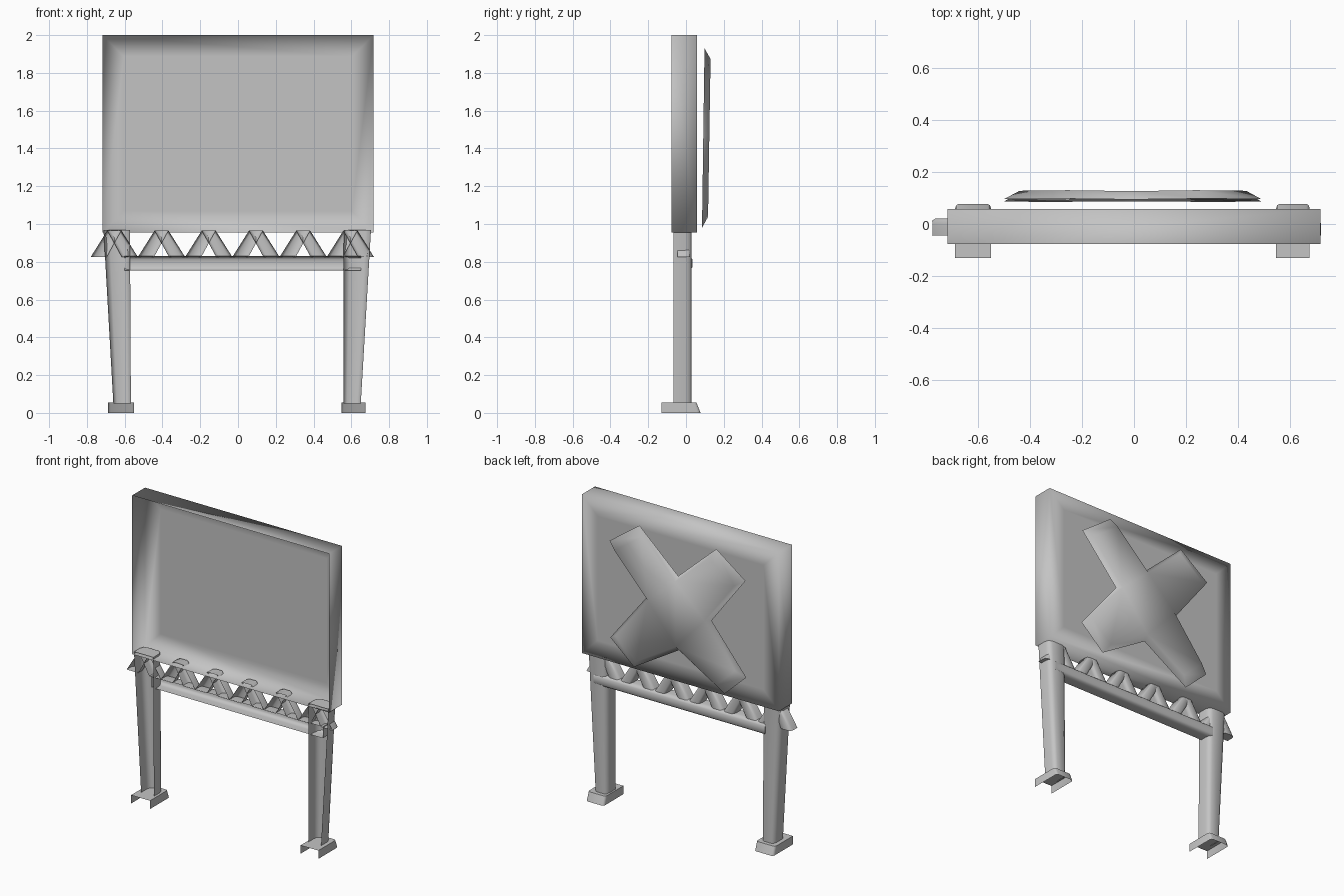
import bpy, bmesh
from math import radians

cube = bpy.data.objects.get("Cube")
if cube:
    bpy.data.objects.remove(cube, do_unlink=True)

GREY = bpy.data.materials.new("plain grey")
GREY.use_nodes = True
GREY.diffuse_color = (0.55, 0.55, 0.55, 1)
GREY.node_tree.nodes["Principled BSDF"].inputs["Base Color"].default_value = GREY.diffuse_color


def finish(bm, name, angle):
    """Turn a shell into a smooth object whose back faces outward (+y)."""
    bmesh.ops.recalc_face_normals(bm, faces=bm.faces[:])
    bm.normal_update()
    if max(bm.faces, key=lambda f: abs(f.normal.y) * f.calc_area()).normal.y < 0:
        bmesh.ops.reverse_faces(bm, faces=bm.faces[:])
    mesh = bpy.data.meshes.new(name)
    bm.to_mesh(mesh)
    bm.free()
    mesh.materials.append(GREY)
    obj = bpy.data.objects.new(name, mesh)
    bpy.context.collection.objects.link(obj)
    bpy.ops.object.select_all(action='DESELECT')
    obj.select_set(True)
    bpy.context.view_layer.objects.active = obj
    if angle:
        bpy.ops.object.shade_smooth_by_angle(angle=radians(angle))
    else:
        bpy.ops.object.shade_smooth()
    return obj


def channel(bm, start, end, front, backs, round_x=0.22, round_y=0.35, caps=(True, True)):
    """Loft a rounded channel, open at the front, between two x-z segments."""
    rings = []
    for (p, q), back in zip((start, end), backs):
        mid = back - (back - front) * round_y
        near = back - (back - front) * round_y * 0.3
        half = round_x * 0.3
        profile = [(0, front), (0, mid), (half, near), (round_x, back),
                   (1 - round_x, back), (1 - half, near), (1, mid), (1, front)]
        rings.append([bm.verts.new((p[0] + (q[0] - p[0]) * t, y, p[1] + (q[1] - p[1]) * t))
                      for t, y in profile])
    a, b = rings
    for i in range(len(a) - 1):
        bm.faces.new((a[i], a[i + 1], b[i + 1], b[i]))
    for ring, cap in zip(rings, caps):
        if cap:
            bm.faces.new(ring)


def level(x0, x1, z):
    return (x0, z), (x1, z)


# Display panel: a shallow tray open at the front
bm = bmesh.new()
bmesh.ops.create_cube(bm, size=1)
for v in bm.verts:
    v.co = (v.co.x * 1.435, v.co.y * 0.135 - 0.01, v.co.z * 1.045 + 1.4775)
bm.normal_update()
front = [f for f in bm.faces if f.normal.y < -0.9]
bmesh.ops.delete(bm, geom=front, context='FACES_ONLY')
back = [f for f in bm.faces if f.normal.y > 0.9]
bmesh.ops.inset_region(bm, faces=back, thickness=0.16)
finish(bm, "panel", None)

# Raised cross behind the panel, with sloping edges
outline = [(.49, 1.77), (.27, 1.93), (-.01, 1.67), (-.29, 1.925), (-.5, 1.77), (-.25, 1.44),
           (-.5, 1.13), (-.34, .98), (-.01, 1.18), (.32, .98), (.49, 1.13), (.22, 1.47)]
bm = bmesh.new()
rings = []
for scale, y in ((1, .085), (.88, .117)):
    rings.append([bm.verts.new((x * scale, y + .014 * (z - 1), 1.46 + (z - 1.46) * scale))
                  for x, z in outline])
for i in range(len(outline)):
    j = (i + 1) % len(outline)
    bm.faces.new((rings[0][i], rings[0][j], rings[1][j], rings[1][i]))
bm.faces.new(rings[1])
finish(bm, "back_cross", None)

# Tapered legs and their feet
legs = {"right": ((-.66, -.567), (-.712, -.572), (-.688, -.55)),
        "left": ((.558, .65), (.56, .704), (.547, .676))}
for side, (low, high, foot) in legs.items():
    bm = bmesh.new()
    channel(bm, level(*low, .05), level(*high, .968), -.065, (.03, .03), caps=(False, True))
    finish(bm, side + "_leg", 60)
    bm = bmesh.new()
    channel(bm, level(*foot, 0), level(*foot, .055), -.13, (.077, .055),
            round_x=.1, round_y=.08, caps=(False, True))
    finish(bm, side + "_foot", 60)

# Cross beam between the legs
bm = bmesh.new()
channel(bm, ((-.6, .755), (-.6, .83)), ((.65, .755), (.65, .83)), -.045, (.034, .034))
finish(bm, "cross_beam", 60)

# Zigzag braces from the beam up to the panel
bm = bmesh.new()
for i in range(6):
    c = -.655 + .25 * i
    for s in (-1, 1):
        channel(bm, level(c + s * .125, c + s * .04, .825),
                level(c + s * .037, c - s * .037, .965), -.045, (.022, .022))
finish(bm, "zigzag_braces", 60)
